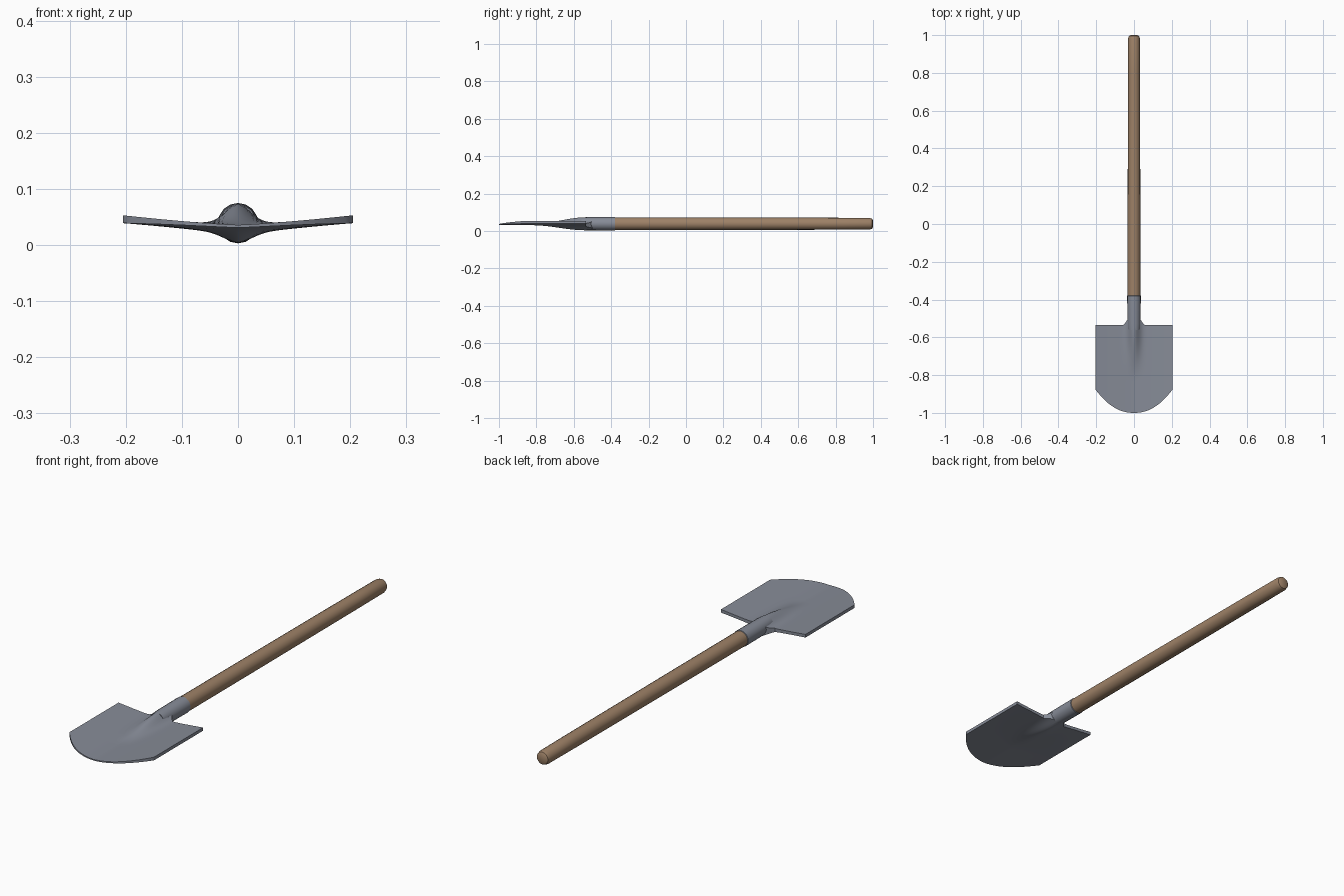
import bpy, bmesh, math

if "Cube" in bpy.data.objects:
    bpy.data.objects.remove(bpy.data.objects["Cube"], do_unlink=True)


def material(name, rgb):
    m = bpy.data.materials.new(name)
    m.use_nodes = True
    m.diffuse_color = (*rgb, 1)
    m.node_tree.nodes["Principled BSDF"].inputs["Base Color"].default_value = (*rgb, 1)
    return m


steel = material("grey steel", (0.24, 0.26, 0.31))
wood = material("brown wood", (0.34, 0.22, 0.135))
AXIS_Z = 0.039
HALF = 0.205


def finish(name, bm, mat, angle):
    bmesh.ops.recalc_face_normals(bm, faces=bm.faces[:])
    mesh = bpy.data.meshes.new(name)
    bm.to_mesh(mesh)
    bm.free()
    mesh.materials.append(mat)
    obj = bpy.data.objects.new(name, mesh)
    bpy.context.collection.objects.link(obj)
    bpy.ops.object.select_all(action="DESELECT")
    obj.select_set(True)
    bpy.context.view_layer.objects.active = obj
    bpy.ops.object.shade_smooth_by_angle(angle=math.radians(angle))


def rod(name, profile, mat, sides=16):
    """Round bar along y from (y, radius) pairs, capped at both ends."""
    bm = bmesh.new()
    rings = []
    for y, r in profile:
        angles = [math.tau * i / sides for i in range(sides)]
        rings.append([bm.verts.new((r * math.cos(a), y, AXIS_Z + r * math.sin(a))) for a in angles])
    for a, b in zip(rings, rings[1:]):
        for i in range(sides):
            j = (i + 1) % sides
            bm.faces.new((a[i], a[j], b[j], b[i]))
    bm.faces.new(rings[0])
    bm.faces.new(rings[-1])
    finish(name, bm, mat, 40)


def smooth(lo, hi, v):
    t = min(1, max(0, (v - lo) / (hi - lo)))
    return t * t * (3 - 2 * t)


def blade_point(u, v, top):
    """Dished blade with a raised socket ridge above and a keel below."""
    x = HALF * math.copysign(abs(u) ** 1.4, u)
    s = abs(x) / HALF
    front = -1 + 0.125 * s ** 2.2
    back = -0.535 + 0.035 * (1 - smooth(0.025, 0.06, abs(x)))
    y = front + (back - front) * v
    z = 0.036 + 0.017 * s ** 1.3
    rise = smooth(-0.82, -0.54, y)
    if top:
        z += rise * 0.037 * math.exp(-(x / 0.032) ** 2)
    else:
        z -= 0.005 + 0.009 * s * s
        z -= rise * (0.012 * (1 - s) + 0.015 * math.exp(-(x / 0.035) ** 2))
    return x, y, z


# Blade: top and bottom skins joined around the rim
bm = bmesh.new()
for top in (True, False):
    made = bmesh.ops.create_grid(bm, x_segments=40, y_segments=24, size=1)
    for vert in made["verts"]:
        vert.co = blade_point(vert.co.x, (vert.co.y + 1) / 2, top)
rim = [e for e in bm.edges if e.is_boundary]
bmesh.ops.bridge_loops(bm, edges=rim)
finish("blade", bm, steel, 40)

# Socket and handle
rod("socket", [(-0.56, 0.033), (-0.53, 0.035), (-0.38, 0.036), (-0.378, 0.033)], steel)
rod("handle", [(-0.4, 0.034), (0.1, 0.0335), (0.8, 0.032), (0.982, 0.031),
               (0.995, 0.027), (1.0, 0.018)], wood)
